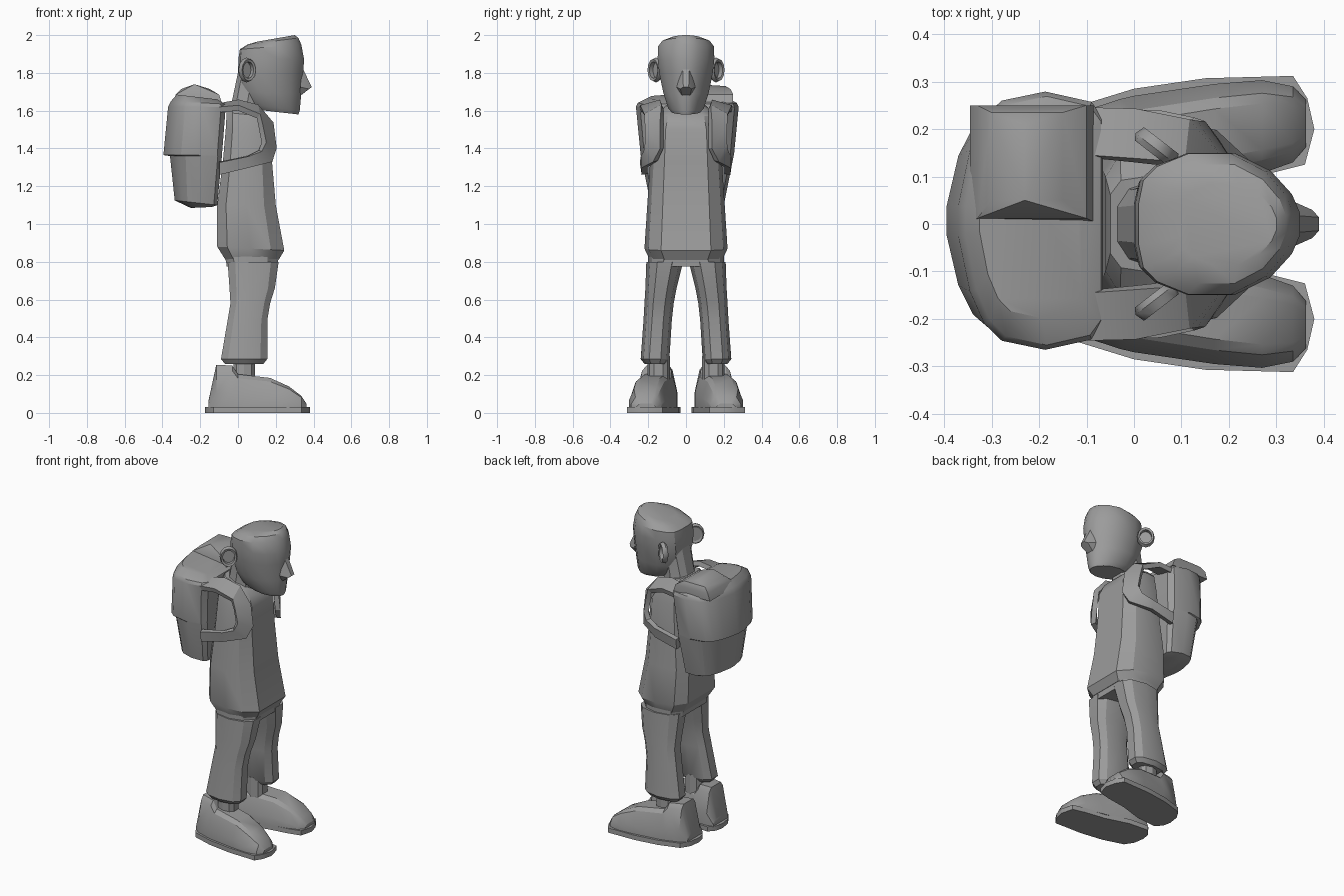
import bpy, bmesh, math
from mathutils import Vector, Matrix

grey = bpy.data.materials.new("plain grey")
grey.diffuse_color = (0.33, 0.33, 0.33, 1)


def finish(name, bm, angle=30):
    bmesh.ops.recalc_face_normals(bm, faces=bm.faces)
    me = bpy.data.meshes.new(name)
    bm.to_mesh(me)
    bm.free()
    me.materials.append(grey)
    me.shade_smooth()
    me.set_sharp_from_angle(angle=math.radians(angle))
    ob = bpy.data.objects.new(name, me)
    bpy.context.collection.objects.link(ob)
    return ob


def skin(name, rings, angle=30):
    """Bridge closed rings of points and cap both ends."""
    bm = bmesh.new()
    vs = [[bm.verts.new(p) for p in r] for r in rings]
    n = len(vs[0])
    for a, b in zip(vs, vs[1:]):
        for i in range(n):
            j = (i + 1) % n
            bm.faces.new((a[i], a[j], b[j], b[i]))
    bm.faces.new(vs[0])
    bm.faces.new(vs[-1])
    return finish(name, bm, angle)


def loft(name, sections, outline, cy=0, angle=30):
    """Sections are (z at back, z at front, x back, x front, half width)."""
    rings = []
    for z0, z1, x0, x1, hy in sections:
        def at(u, v):
            return (x0 + u * (x1 - x0), cy + v * hy, z0 + u * (z1 - z0))
        rings.append([at(u, v) for u, v in outline] +
                     [at(u, -v) for u, v in reversed(outline)])
    return skin(name, rings, angle)


def hull(name, pts):
    bm = bmesh.new()
    for p in pts:
        bm.verts.new(p)
    bmesh.ops.convex_hull(bm, input=bm.verts)
    return finish(name, bm)


BODY = [(0, .62), (.15, .92), (.5, 1), (.8, .9), (1, .6)]
ROUND = [(0, .4), (.15, .8), (.5, 1), (.85, .8), (1, .4)]
HEAD = [(0, .3), (.03, .62), (.12, .82), (.32, 1), (.6, 1), (.82, .75), (.95, .42), (1, .15)]
PACK = [(0, .12), (.08, .55), (.18, .8), (.3, .93), (.6, 1), (.92, .92), (1, .8)]

# shirt with tucked hem and sloping shoulders
loft("shirt", [(.80, .81, -.06, .215, .19), (.88, .86, -.11, .245, .22), (1.1, 1.1, -.11, .2, .205),
               (1.33, 1.33, -.08, .18, .19), (1.5, 1.5, -.065, .175, .18), (1.59, 1.57, -.06, .145, .16),
               (1.645, 1.61, -.05, .10, .10)], BODY)
# trouser seat
loft("trouser_seat", [(.775, .775, -.06, .21, .2), (.86, .85, -.07, .215, .2)], BODY)

# neck and head
loft("neck", [(1.58, 1.56, -.05, .13, .1), (1.66, 1.63, -.03, .13, .09), (1.85, 1.8, .01, .15, .1)], ROUND)
loft("head", [(1.605, 1.58, .10, .32, .075), (1.635, 1.60, .06, .327, .095), (1.70, 1.69, .025, .335, .12),
              (1.8, 1.8, .0, .345, .142), (1.88, 1.87, .003, .35, .15), (1.925, 1.95, .01, .335, .148),
              (1.95, 1.985, .05, .32, .125), (1.965, 2.0, .10, .30, .085)], HEAD)
hull("nose", [p for s in (1, -1) for p in
              [(.34, s * .018, 1.83), (.39, s * .014, 1.725), (.375, s * .03, 1.715),
               (.33, s * .05, 1.725), (.325, s * .02, 1.675)]])

# backpack: lower body, overhanging back flap, domed lid
loft("backpack", [(1.085, 1.09, -.25, -.14, .15), (1.125, 1.10, -.335, -.11, .195),
                  (1.36, 1.36, -.36, -.085, .245), (1.365, 1.365, -.395, -.085, .247),
                  (1.62, 1.62, -.37, -.065, .272), (1.65, 1.635, -.355, -.07, .262),
                  (1.685, 1.66, -.325, -.11, .205)], PACK, cy=.007)
hull("lid_bulge", [(x, y, z) for z, ys, xs in
                   [(1.64, (.005, .25), (-.345, -.085)), (1.685, (.012, .25), (-.33, -.1)),
                    (1.715, (.05, .235), (-.3, -.15))] for x in xs for y in ys] +
     [(-.23, .05, 1.74), (-.23, .21, 1.73)])

SOLE = [(-.175, .12), (-.165, .19), (-.13, .245), (0, .285), (.15, .307), (.335, .312), (.365, .265),
        (.38, .2), (.36, .125), (.28, .105), (.15, .085), (0, .04), (-.13, .03), (-.165, .07)]
# shoe stations: x, centre y, half width, top height
SHOE = [(-.155, .13, .075, .07), (-.115, .14, .095, .255), (-.03, .155, .108, .25), (0, .16, .11, .205),
        (.17, .19, .105, .185), (.27, .205, .098, .14), (.335, .21, .08, .09), (.362, .212, .05, .05)]
SHOE_CUT = [(1, 0), (1, .35), (.72, .88), (.5, 1)]
# strap ribbon: inner edge, outer edge
STRAP = [((-.10, .14, 1.61), (-.10, .24, 1.59)), ((0, .13, 1.63), (0, .235, 1.6)),
         ((.09, .12, 1.61), (.10, .21, 1.56)), ((.165, .12, 1.53), (.11, .2, 1.51)),
         ((.18, .12, 1.40), (.125, .2, 1.43)), ((.165, .15, 1.335), (.11, .2, 1.39)),
         ((.05, .205, 1.30), (.05, .21, 1.36)), ((-.1, .205, 1.265), (-.1, .215, 1.33))]

for s, side in ((1, "left"), (-1, "right")):
    # trouser leg, given as z, x back, x front, y inner, y outer
    rings = []
    for z, x0, x1, y0, y1 in [(.26, -.07, .135, .105, .22), (.285, -.09, .155, .088, .24),
                              (.49, -.055, .155, .075, .225), (.58, -.04, .17, .065, .22),
                              (.66, -.045, .195, .05, .215), (.80, -.055, .215, .015, .21)]:
        half = (y1 - y0) / 2
        pts = ROUND + [(u, -v) for u, v in reversed(ROUND)]
        rings.append([(x0 + u * (x1 - x0), s * (y0 + half + v * half), z) for u, v in pts])
    skin(side + "_trouser_leg", rings)

    # ankle
    loft(side + "_ankle", [(.17, .17, -.025, .09, .06), (.30, .30, -.025, .09, .06)], ROUND, cy=s * .145)

    # sole and shoe
    skin(side + "_sole", [[(x, s * y, z) for x, y in SOLE] for z in (0, .03)])
    rings = []
    for x, cy, hw, h in SHOE:
        cut = SHOE_CUT + [(-a, b) for a, b in reversed(SHOE_CUT)]
        rings.append([(x, s * (cy + a * hw), .025 + b * (h - .025)) for a, b in cut])
    skin(side + "_shoe", rings)

    # shoulder strap ribbon with thickness pushed towards the body
    rings = []
    for i, (a, b) in enumerate(STRAP):
        a, b = Vector(a), Vector(b)
        p, q = STRAP[max(i - 1, 0)], STRAP[min(i + 1, len(STRAP) - 1)]
        along = Vector(q[0]) + Vector(q[1]) - Vector(p[0]) - Vector(p[1])
        inward = along.cross(b - a).normalized() * .03
        rings.append([(v.x, s * v.y, v.z) for v in (a, b, b + inward, a + inward)])
    skin(side + "_strap", rings)

    # ear: thick rim around a shallow bowl
    frame = Matrix(((-.79, 0, .61, .048), (.61 * s, 0, .79 * s, .163 * s), (0, 1, 0, 1.815), (0, 0, 0, 1)))
    rim = []
    for i in range(12):
        t = math.tau * i / 12
        c, d = math.cos(t), math.sin(t)
        rim.append([frame @ Vector((c * r * .8, d * r, h)) for r, h in
                    ((.066, -.005), (.058, .016), (.044, .012), (.044, -.012), (.056, -.018))])
    bm = bmesh.new()
    vs = [[bm.verts.new(p) for p in r] for r in rim]
    for i in range(12):
        for j in range(5):
            a, b = vs[i], vs[(i + 1) % 12]
            bm.faces.new((a[j], b[j], b[(j + 1) % 5], a[(j + 1) % 5]))
    bm.faces.new([r[3] for r in vs])
    finish(side + "_ear", bm, 50)
